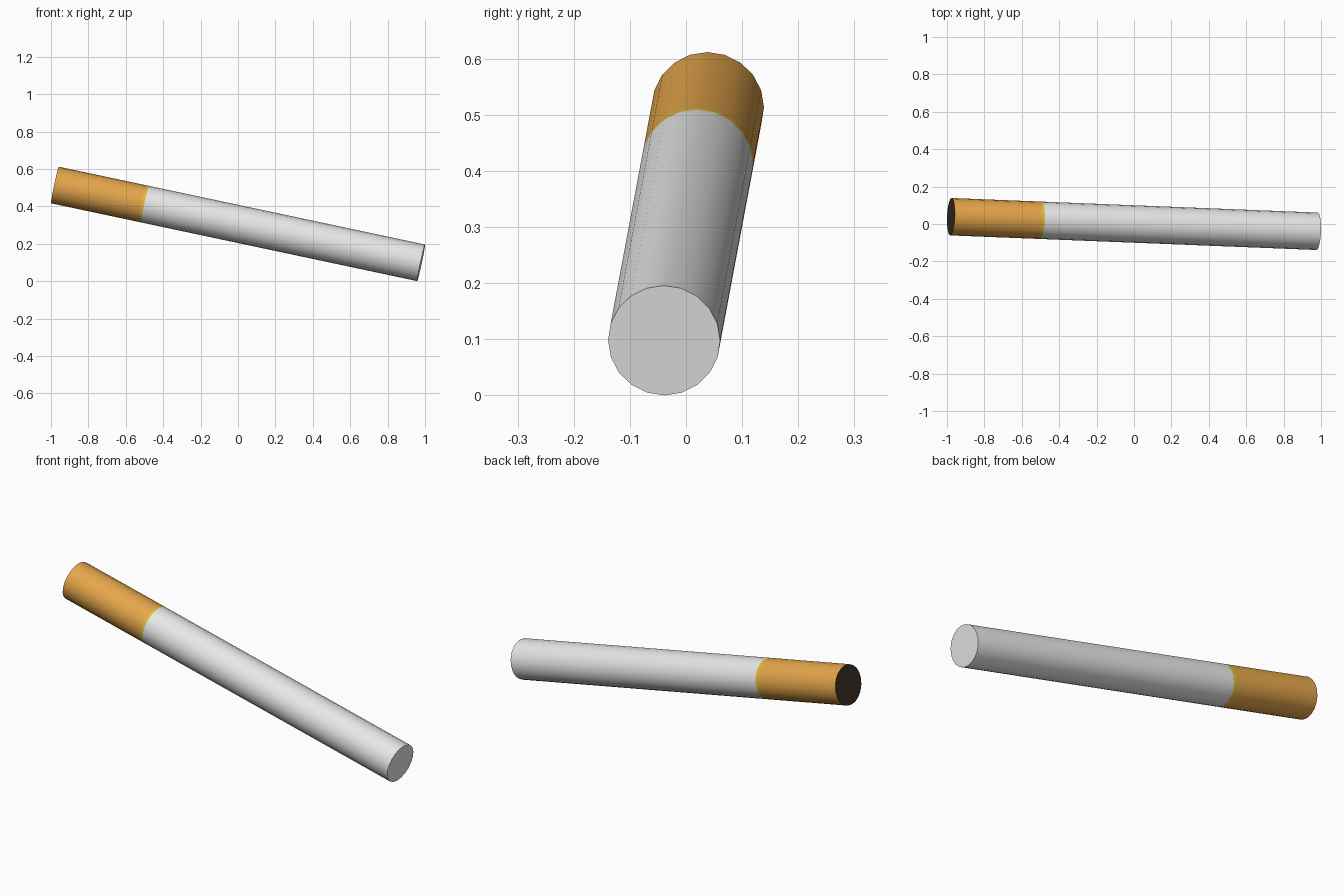
import bpy, bmesh, math
from mathutils import Vector

if "Cube" in bpy.data.objects:
    bpy.data.objects.remove(bpy.data.objects["Cube"])

SIDES, RADIUS = 20, 0.1
FILTER_END = Vector((-0.979, 0.039, 0.514))
TIP_END = Vector((0.979, -0.039, 0.098))
axis = TIP_END - FILTER_END
length = axis.length


def material(name, rgb):
    m = bpy.data.materials.new(name)
    m.diffuse_color = (*rgb, 1)
    m.use_nodes = True
    m.node_tree.nodes["Principled BSDF"].inputs["Base Color"].default_value = m.diffuse_color
    return m


white = material("paper white", (0.80, 0.80, 0.80))
orange = material("filter orange", (0.78, 0.38, 0.07))
yellow = material("band yellow", (0.70, 0.52, 0.04))
brown = material("filter end brown", (0.05, 0.03, 0.018))


def tube(name, start, end, mat, cap_start=None, cap_end=None):
    """Section of the rod between two distances along its axis, with optional end caps."""
    bm = bmesh.new()
    rings = []
    for d in (start, end):
        rings.append([bm.verts.new((RADIUS * math.cos(2 * math.pi * i / SIDES),
                                    RADIUS * math.sin(2 * math.pi * i / SIDES), d))
                      for i in range(SIDES)])
    a, b = rings
    for i in range(SIDES):
        j = (i + 1) % SIDES
        bm.faces.new((a[i], a[j], b[j], b[i])).smooth = True
    mats = [mat]
    for cap, ring in ((cap_start, a[::-1]), (cap_end, b)):
        if cap:
            if cap not in mats:
                mats.append(cap)
            bm.faces.new(ring).material_index = mats.index(cap)
    mesh = bpy.data.meshes.new(name)
    bm.to_mesh(mesh)
    bm.free()
    for m in mats:
        mesh.materials.append(m)
    obj = bpy.data.objects.new(name, mesh)
    bpy.context.collection.objects.link(obj)
    obj.location = FILTER_END
    obj.rotation_euler = axis.to_track_quat('Z', 'Y').to_euler()
    # keep the cap rims sharp
    bpy.ops.object.select_all(action='DESELECT')
    obj.select_set(True)
    bpy.context.view_layer.objects.active = obj
    bpy.ops.object.shade_smooth_by_angle(angle=math.radians(35))
    return obj


# Filter, thin band and paper body along one axis
band_end = 0.246 * length
band_start = band_end - 0.015
tube("filter", 0, band_start, orange, cap_start=brown)
tube("band", band_start, band_end, yellow)
tube("paper_body", band_end, length, white, cap_end=white)
